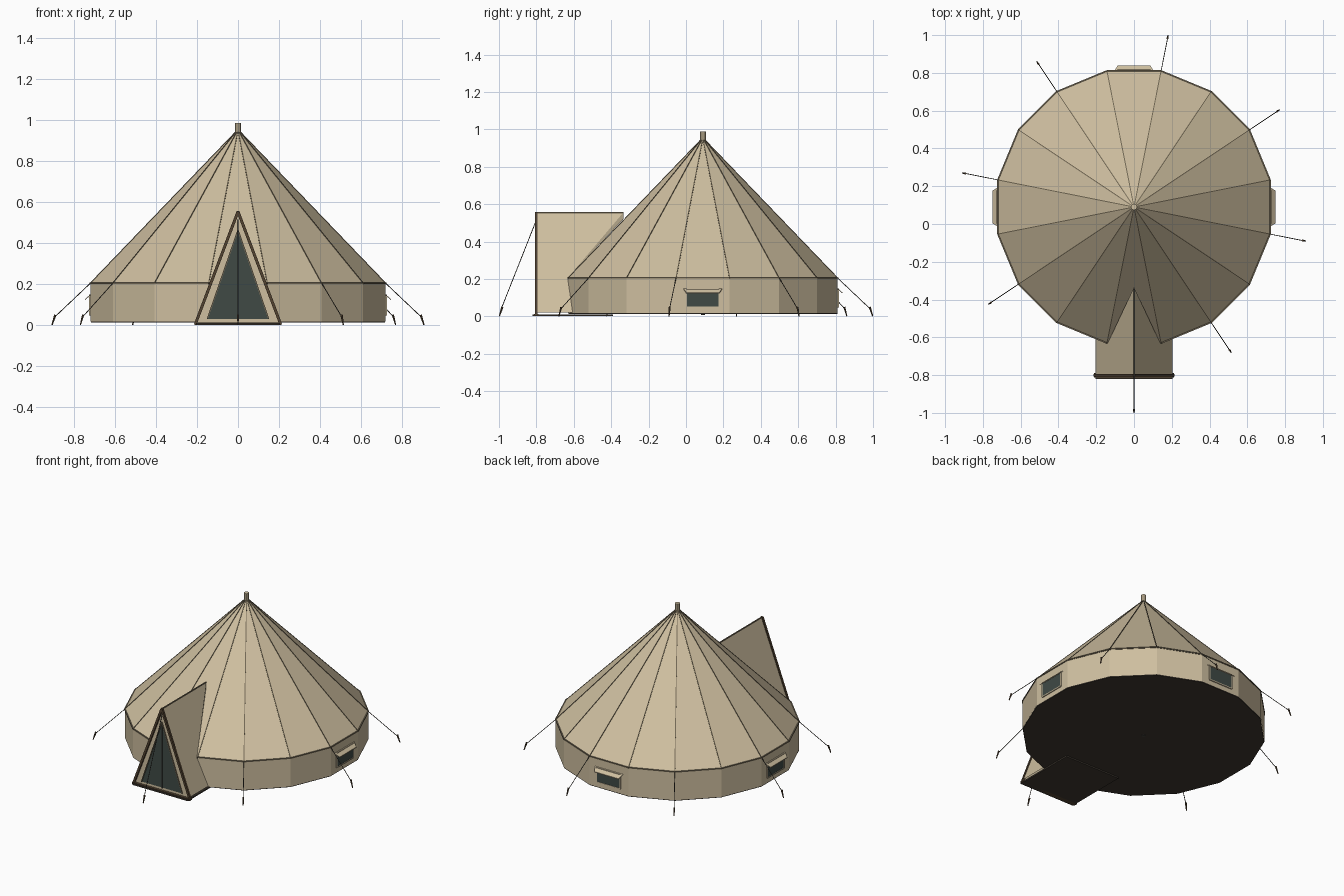
import bpy
from math import sin, cos, radians, pi
from mathutils import Vector

if "Cube" in bpy.data.objects:
    bpy.data.objects.remove(bpy.data.objects["Cube"])

N, R, CY = 16, 0.735, 0.09          # sides, corner radius, tent centre in y
Z0, ZE, ZA = 0.017, 0.205, 0.955    # wall foot, eave, roof peak


def mat(name, rgb):
    m = bpy.data.materials.new(name)
    m.diffuse_color = (*rgb, 1)
    m.use_nodes = True
    m.node_tree.nodes["Principled BSDF"].inputs["Base Color"].default_value = m.diffuse_color
    return m


CANVAS = mat("canvas", (0.62, 0.52, 0.35))
SEAM = mat("seam", (0.17, 0.14, 0.09))
WOOD = mat("brown_trim", (0.085, 0.055, 0.03))
MESH = mat("green_mesh", (0.05, 0.068, 0.06))
FLOOR = mat("groundsheet", (0.05, 0.04, 0.03))
ROPE = mat("rope", (0.06, 0.055, 0.045))


def make(name, verts, faces, m):
    me = bpy.data.meshes.new(name)
    me.from_pydata([tuple(v) for v in verts], [], faces)
    me.materials.append(m)
    ob = bpy.data.objects.new(name, me)
    bpy.context.collection.objects.link(ob)
    return ob


def rod(name, a, b, r, m, n=6, r2=None):
    """Prism with n sides from a to b, optional end radius."""
    a, b = Vector(a), Vector(b)
    q = (b - a).to_track_quat('Z', 'Y')
    ring = lambda p, rr: [p + q @ Vector((rr * cos(2 * pi * (i + .5) / n), rr * sin(2 * pi * (i + .5) / n), 0)) for i in range(n)]
    faces = [(i, (i + 1) % n, n + (i + 1) % n, n + i) for i in range(n)]
    faces += [tuple(range(n))[::-1], tuple(range(n, 2 * n))]
    return make(name, ring(a, r) + ring(b, r if r2 is None else r2), faces, m)


def box(name, lo, hi, m):
    v = [(x, y, z) for z in (lo[2], hi[2]) for x, y in
         ((lo[0], lo[1]), (hi[0], lo[1]), (hi[0], hi[1]), (lo[0], hi[1]))]
    return make(name, v, [(3, 2, 1, 0), (4, 5, 6, 7), (0, 1, 5, 4), (1, 2, 6, 5), (2, 3, 7, 6), (3, 0, 4, 7)], m)


def corner(i, z, r=R):
    a = radians(-90 + 11.25 + 22.5 * i)
    return Vector((r * cos(a), CY + r * sin(a), z))


# walls (front panel open behind the porch) and pyramid roof
ring = lambda z, r=R: [corner(i, z, r) for i in range(N)]
make("wall", ring(Z0) + ring(ZE),
     [(i, (i + 1) % N, N + (i + 1) % N, N + i) for i in range(N - 1)], CANVAS)
make("roof", ring(ZE) + [Vector((0, CY, ZA))],
     [(i, (i + 1) % N, N) for i in range(N)], CANVAS)

# groundsheet
make("groundsheet", ring(0.012, R - .002) + ring(0.02, R - .002),
     [tuple(range(N))[::-1], tuple(range(N, 2 * N))] +
     [(i, (i + 1) % N, N + (i + 1) % N, N + i) for i in range(N)], FLOOR)

# roof seams and eave trim
for i in range(N):
    rod("roof_seam", corner(i, ZE), (0, CY, ZA), 0.0035, SEAM, 4)
    if i < N - 1:
        rod("eave_trim", corner(i, ZE), corner(i + 1, ZE), 0.005, SEAM, 4)

# centre pole and its cap
rod("centre_pole", (0, CY, 0.008), (0, CY, 0.95), 0.012, ROPE, 8)
rod("pole_cap", (0, CY, 0.94), (0, CY, 0.988), 0.016, CANVAS, 10)

# porch: fabric sides run from the front frame back to the body
PF, PT = -0.795, 0.555
for s in (-1, 1):
    make("porch_side", [(0, PF, PT), (s * .205, PF, .02), (s * .205, -.606, .02),
                        (s * .14, -.633, ZE), (0, -.335, PT), (0, -.335, .52)],
         [(0, 1, 2, 3, 4) if s < 0 else (4, 3, 2, 1, 0), (3, 5, 4)], CANVAS)
    rod("porch_frame_leg", (s * .208, -.80, .006), (0, -.80, PT), 0.010, WOOD, 4)
    rod("door_edge", (s * .15, -.802, .03), (0, -.802, .465), 0.004, SEAM, 4)
rod("porch_ridge", (0, PF, PT - .001), (0, -.335, PT - .001), 0.005, SEAM, 4)
make("porch_front", [(-.205, PF, .01), (.205, PF, .01), (0, PF, PT)], [(0, 1, 2)], CANVAS)
make("door_mesh", [(-.15, -.80, .03), (.15, -.80, .03), (0, -.80, .465)], [(0, 1, 2)], MESH)
rod("door_zip", (0, -.801, .025), (0, -.801, .46), 0.003, ROPE, 4)
box("porch_floor", (-.205, -.82, 0.001), (.205, -.39, .010), FLOOR)
box("door_sill", (-.213, -.812, 0.001), (.213, -.788, .013), WOOD)

# windows with small awnings on the right, back and left
AP = R * cos(pi / N)
for k in range(3):
    a = radians(90 * k)
    out, side = Vector((cos(a), sin(a), 0)), Vector((-sin(a), cos(a), 0))
    P = lambda d, u, z: Vector((0, CY, z)) + out * (AP + d) + side * u
    rect = lambda d, u, lo, hi: [P(d, -u, lo), P(d, u, lo), P(d, u, hi), P(d, -u, hi)]
    make("window_mesh", rect(.004, .085, .052, .145), [(0, 1, 2, 3)], MESH)
    c = rect(.003, .087, .05, .145)
    for i in range(4):
        rod("window_frame", c[i], c[(i + 1) % 4], 0.005, CANVAS, 4)
    make("window_awning", [P(0, -.103, .15), P(0, .103, .15), P(.027, .088, .127), P(.027, -.088, .127),
                           P(0, -.103, .145), P(0, .103, .145), P(.027, .088, .122), P(.027, -.088, .122)],
         [(3, 2, 1, 0), (4, 5, 6, 7), (2, 3, 7, 6), (0, 4, 7, 3), (1, 2, 6, 5)], CANVAS)


# guy ropes with pegs leaning outward at the foot
def guy(start, end, out):
    rod("guy_rope", start, end + Vector((0, 0, .035)), 0.0022, ROPE, 5)
    rod("tent_peg", end + out * .008 + Vector((0, 0, .001)), end - out * .008 + Vector((0, 0, .05)), 0.003, WOOD, 6, .006)


for i in range(1, 14, 2):
    d = (corner(i, 0) - Vector((0, CY, 0))).normalized()
    guy(corner(i, ZE), Vector((0, CY, 0)) + d * .918, d)
guy(Vector((0, -.80, .515)), Vector((0, -.99, 0)), Vector((0, -1, 0)))
